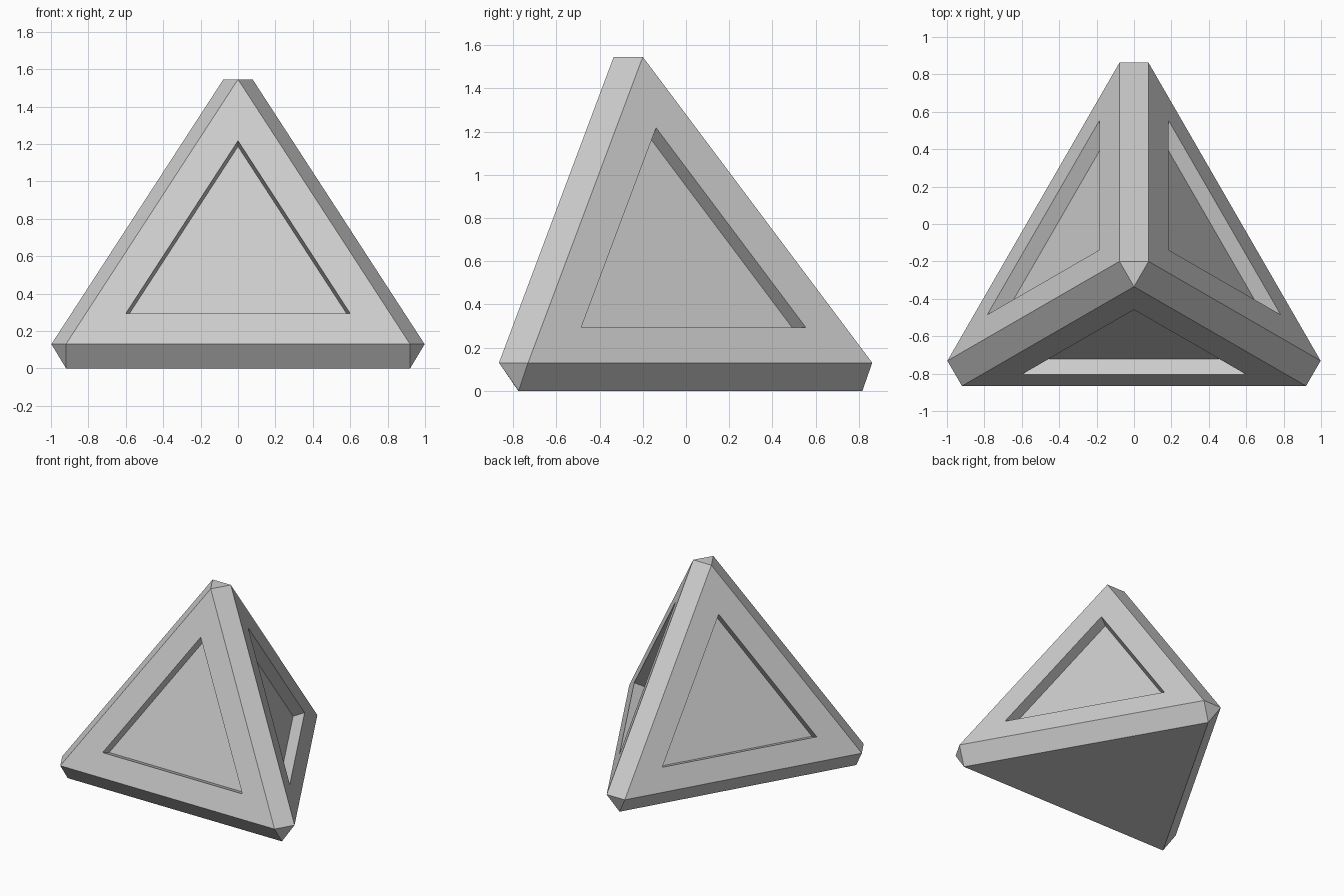
import bpy, bmesh, math
from mathutils import Vector, Matrix

default = bpy.data.objects.get("Cube")
if default:
    bpy.data.objects.remove(default, do_unlink=True)

grey = bpy.data.materials.new("light grey")
grey.use_nodes = True
grey.diffuse_color = (0.61, 0.61, 0.61, 1)
grey.node_tree.nodes["Principled BSDF"].inputs["Base Color"].default_value = grey.diffuse_color

AXIS_Y = -0.245       # the three-fold axis
PANEL_SCALE = 0.652
PANEL_DEPTH = 0.087

# One third of the corners, relative to the axis: side face, base and tip
corners = [(-0.92, -0.621, 0.13), (0.92, -0.621, 0.13),
           (0, -0.09, 1.546), (0.92, -0.53, 0)]

# Solid with chamfered edges and corners
bm = bmesh.new()
for turn in range(3):
    spin = Matrix.Rotation(math.radians(120 * turn), 3, 'Z')
    for corner in corners:
        bm.verts.new(spin @ Vector(corner) + Vector((0, AXIS_Y, 0)))
bmesh.ops.convex_hull(bm, input=bm.verts)
bmesh.ops.dissolve_limit(bm, angle_limit=math.radians(2), verts=bm.verts, edges=bm.edges)
bmesh.ops.recalc_face_normals(bm, faces=bm.faces)
bm.normal_update()

# Sunken triangular panel on each large sloping face
sides = [f for f in bm.faces if f.calc_area() > 0.8 and f.normal.z > 0]
for face in sides:
    normal = face.normal.copy()
    centre = face.calc_center_median()
    bmesh.ops.inset_individual(bm, faces=[face], thickness=0)
    for v in face.verts:
        v.co = centre + (v.co - centre) * PANEL_SCALE
    bm.normal_update()
    bmesh.ops.inset_individual(bm, faces=[face], thickness=0)
    for v in face.verts:
        v.co -= normal * PANEL_DEPTH
    bm.normal_update()

mesh = bpy.data.meshes.new("pyramid_body")
bm.to_mesh(mesh)
bm.free()
mesh.materials.append(grey)
body = bpy.data.objects.new("pyramid_body", mesh)
bpy.context.collection.objects.link(body)
